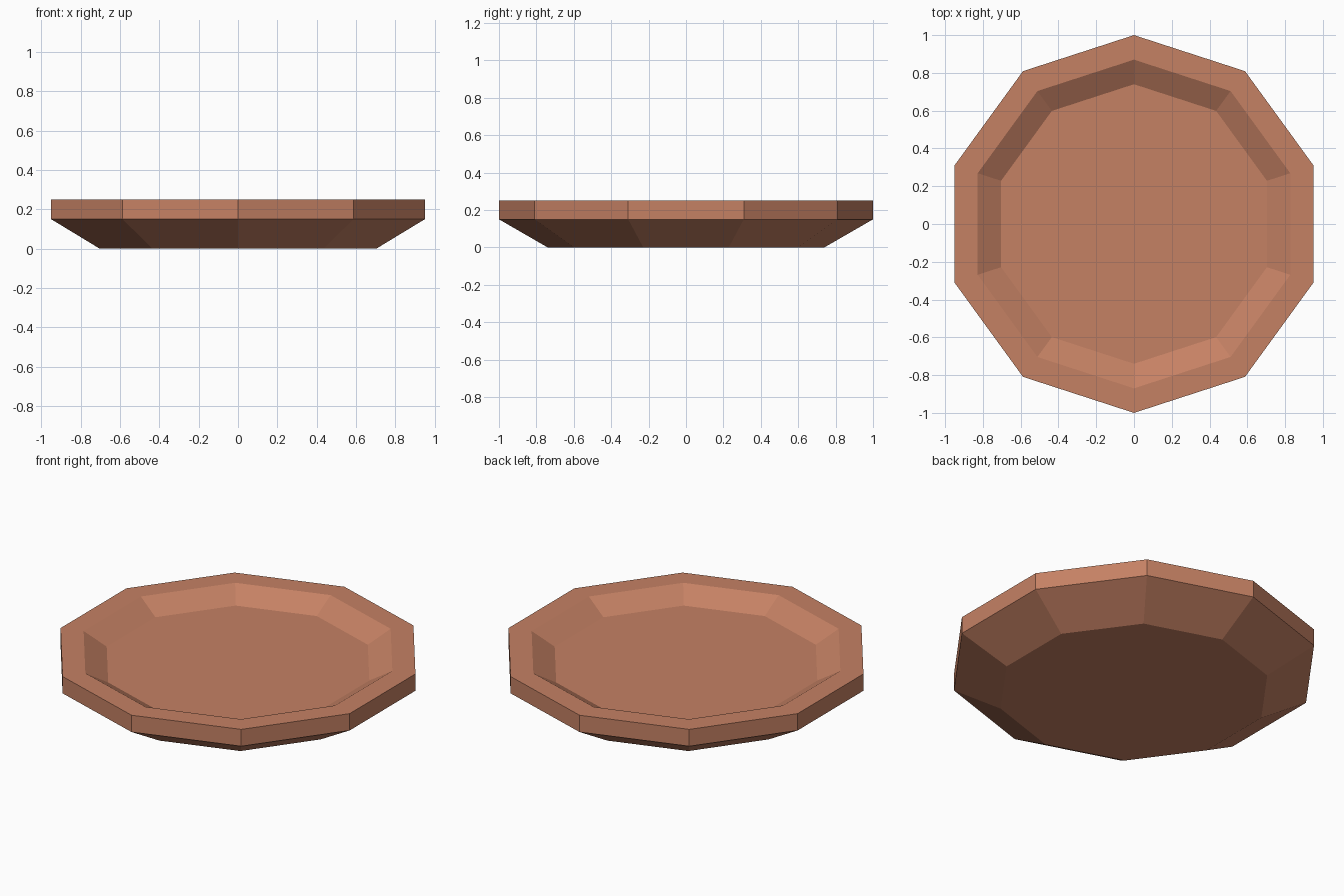
import bpy, bmesh, math

if "Cube" in bpy.data.objects:
    bpy.data.objects.remove(bpy.data.objects["Cube"])

SIDES = 10
# Closed dish profile (radius, height): underside, wall, rim, inner slope, floor
PROFILE = [(0.74, 0.0), (1.0, 0.15), (1.0, 0.25), (0.87, 0.25), (0.74, 0.175)]

clay = bpy.data.materials.new("terracotta_brown")
clay.diffuse_color = (0.56, 0.22, 0.127, 1.0)
clay.use_nodes = True
clay.node_tree.nodes["Principled BSDF"].inputs["Base Color"].default_value = clay.diffuse_color

# Sweep the profile around ten sides, with corners on the y axis
bm = bmesh.new()
rings = []
for r, z in PROFILE:
    ring = []
    for i in range(SIDES):
        a = math.pi / 2 + 2 * math.pi * i / SIDES
        ring.append(bm.verts.new((r * math.cos(a), r * math.sin(a), z)))
    rings.append(ring)
for low, high in zip(rings, rings[1:]):
    for i in range(SIDES):
        j = (i + 1) % SIDES
        bm.faces.new((low[i], low[j], high[j], high[i]))

# Cap the underside and the dish floor
bm.faces.new(list(reversed(rings[0])))
bm.faces.new(rings[-1])
bmesh.ops.recalc_face_normals(bm, faces=bm.faces)

mesh = bpy.data.meshes.new("plate")
bm.to_mesh(mesh)
bm.free()
mesh.materials.append(clay)
plate = bpy.data.objects.new("plate", mesh)
bpy.context.collection.objects.link(plate)
